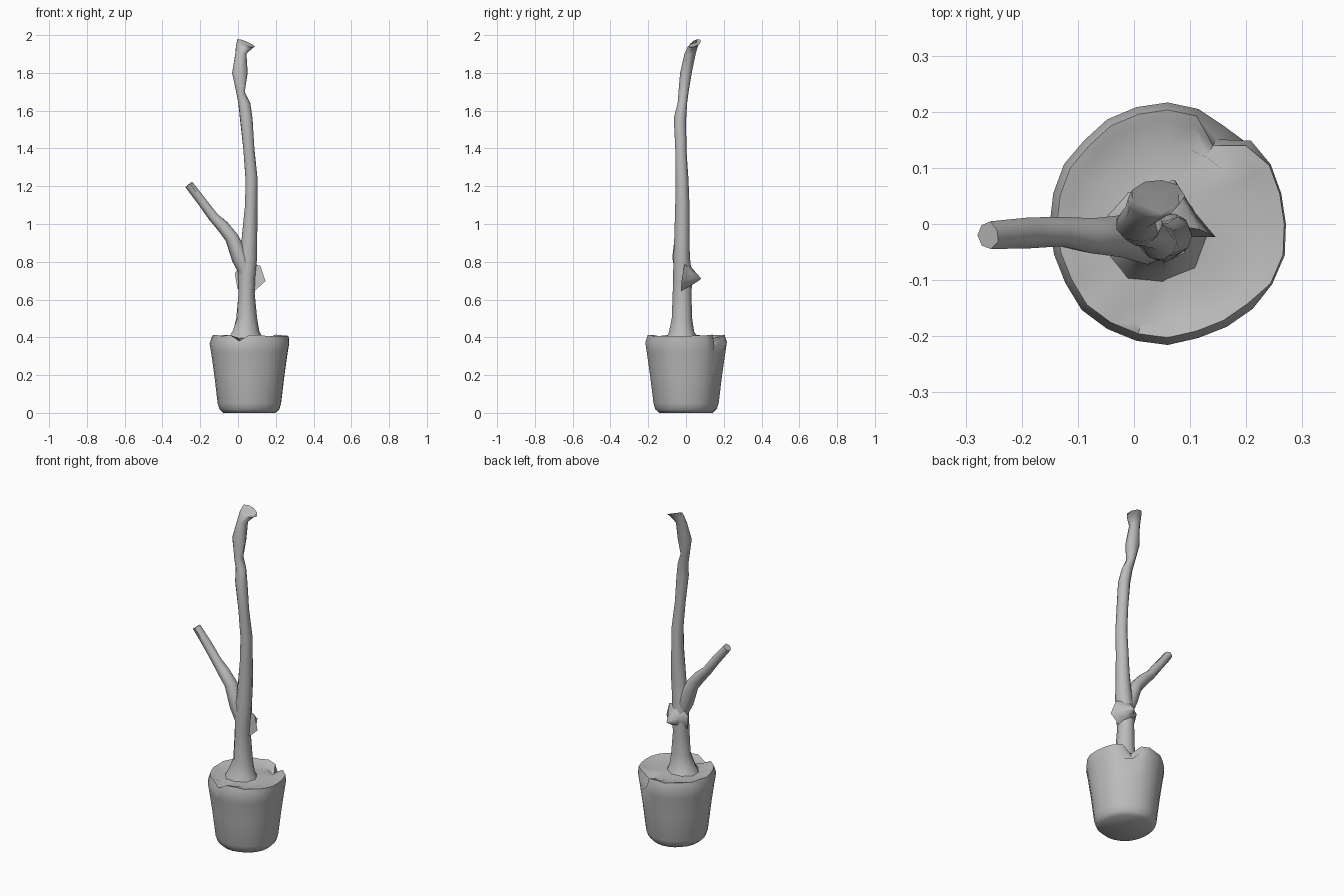
import bpy, bmesh, math, random
from mathutils import Vector

random.seed(4)
if "Cube" in bpy.data.objects:
    bpy.data.objects.remove(bpy.data.objects["Cube"])

grey = bpy.data.materials.new("plain grey")
grey.use_nodes = True
grey.diffuse_color = (0.5, 0.5, 0.5, 1)
grey.node_tree.nodes["Principled BSDF"].inputs["Base Color"].default_value = (0.5, 0.5, 0.5, 1)


def loft(name, rings, angle=60):
    """Skin a list of equally long point rings and cap both ends."""
    bm = bmesh.new()
    loops = [[bm.verts.new(p) for p in ring] for ring in rings]
    n = len(loops[0])
    for low, high in zip(loops, loops[1:]):
        for i in range(n):
            j = (i + 1) % n
            bm.faces.new((low[i], low[j], high[j], high[i]))
    bm.faces.new(loops[0][::-1])
    bm.faces.new(loops[-1])
    bmesh.ops.recalc_face_normals(bm, faces=bm.faces)
    mesh = bpy.data.meshes.new(name)
    bm.to_mesh(mesh)
    bm.free()
    mesh.materials.append(grey)
    obj = bpy.data.objects.new(name, mesh)
    bpy.context.collection.objects.link(obj)
    bpy.ops.object.select_all(action="DESELECT")
    obj.select_set(True)
    bpy.context.view_layer.objects.active = obj
    bpy.ops.object.shade_smooth_by_angle(angle=math.radians(angle))
    return obj


# Pot with a worn rim, a notch at the back and the soil inside
SIDES, NOTCH, DENT = 24, 4, 17
wobble = [random.uniform(-0.005, 0.005) for _ in range(SIDES)]
profile = [(0.14, 0), (0.16, 0.015), (0.17, 0.05), (0.188, 0.2), (0.205, 0.32),
           (0.213, 0.37), (0.2, 0.41), (0.18, 0.405), (0.14, 0.392), (0.08, 0.4)]
rings = []
for level, (radius, z) in enumerate(profile):
    ring = []
    for i in range(SIDES):
        a = math.tau * i / SIDES
        r, h = radius + wobble[i] * radius * 4, z
        if level == 1:
            h += abs(wobble[i])
        if level in (5, 6, 7):
            h += wobble[(i * 5) % SIDES]
            if i == NOTCH:
                r, h = r - 0.035, h - 0.035
            if i == DENT:
                h -= 0.025
            if level == 6 and math.cos(a) > 0.8:
                r += 0.01
        ring.append((0.06 + r * math.cos(a), r * math.sin(a), h))
    rings.append(ring)
loft("pot", rings)

# Trunk: left, right, front and back edge at each height
trunk = [(-.06, .13, -.11, .07, .39), (-.03, .11, -.09, .045, .43), (-.01, .1, -.075, .035, .5),
         (0, .088, -.07, .03, .63), (0, .09, -.07, .035, .71), (0, .1, -.065, .022, .82),
         (.02, .1, -.06, .02, .93), (.035, .102, -.058, .02, 1.1), (.037, .105, -.055, .012, 1.24),
         (.025, .088, -.058, .003, 1.4), (.01, .078, -.065, 0, 1.56), (0, .065, -.045, .005, 1.64),
         (-.01, .036, -.04, .015, 1.7), (-.035, .05, -.03, .03, 1.8), (-.015, .045, -.008, .05, 1.9)]
TURN = 9


def oval(x0, x1, y0, y1, z):
    ring = []
    for i in range(TURN):
        a = math.tau * i / TURN
        k = random.uniform(0.95, 1.07)
        ring.append(((x0 + x1) / 2 + k * (x1 - x0) / 2 * math.cos(a),
                     (y0 + y1) / 2 + k * (y1 - y0) / 2 * math.sin(a), z))
    return ring


rings = [oval(*row) for row in trunk]
# Slanted broken tip, higher at the back left
for base, height, slope in (((-.01, .08, .01, .065), 1.945, 0.1), ((-.005, .088, .02, .08), 1.965, 0.4)):
    rings.append([(x, y, height - slope * (x - .02) + slope * (y - .05)) for x, y, _ in oval(*base, 0)])
loft("trunk", rings)


def limb(name, path, sides=7):
    """Tube along centre points, each with a radius."""
    points = [Vector(p[:3]) for p in path]
    rings = []
    for i, p in enumerate(points):
        along = (points[min(i + 1, len(points) - 1)] - points[max(i - 1, 0)]).normalized()
        across = along.cross(Vector((0, 1, 0))).normalized()
        other = along.cross(across)
        rings.append([p + path[i][3] * random.uniform(0.92, 1.08) *
                      (across * math.cos(math.tau * k / sides) + other * math.sin(math.tau * k / sides))
                      for k in range(sides)])
    return loft(name, rings)


# Side branch and the small pointed stub behind the trunk
limb("side_branch", [(.05, -.025, .72, .035), (.015, -.025, .82, .046), (-.03, -.022, .93, .038),
                     (-.08, -.022, .99, .033), (-.13, -.015, 1.04, .027), (-.19, -.015, 1.12, .027),
                     (-.26, -.02, 1.21, .024)])
limb("stub", [(.06, -.01, .72, .085), (.065, .03, .715, .045), (.07, .078, .71, .004)], 6)
